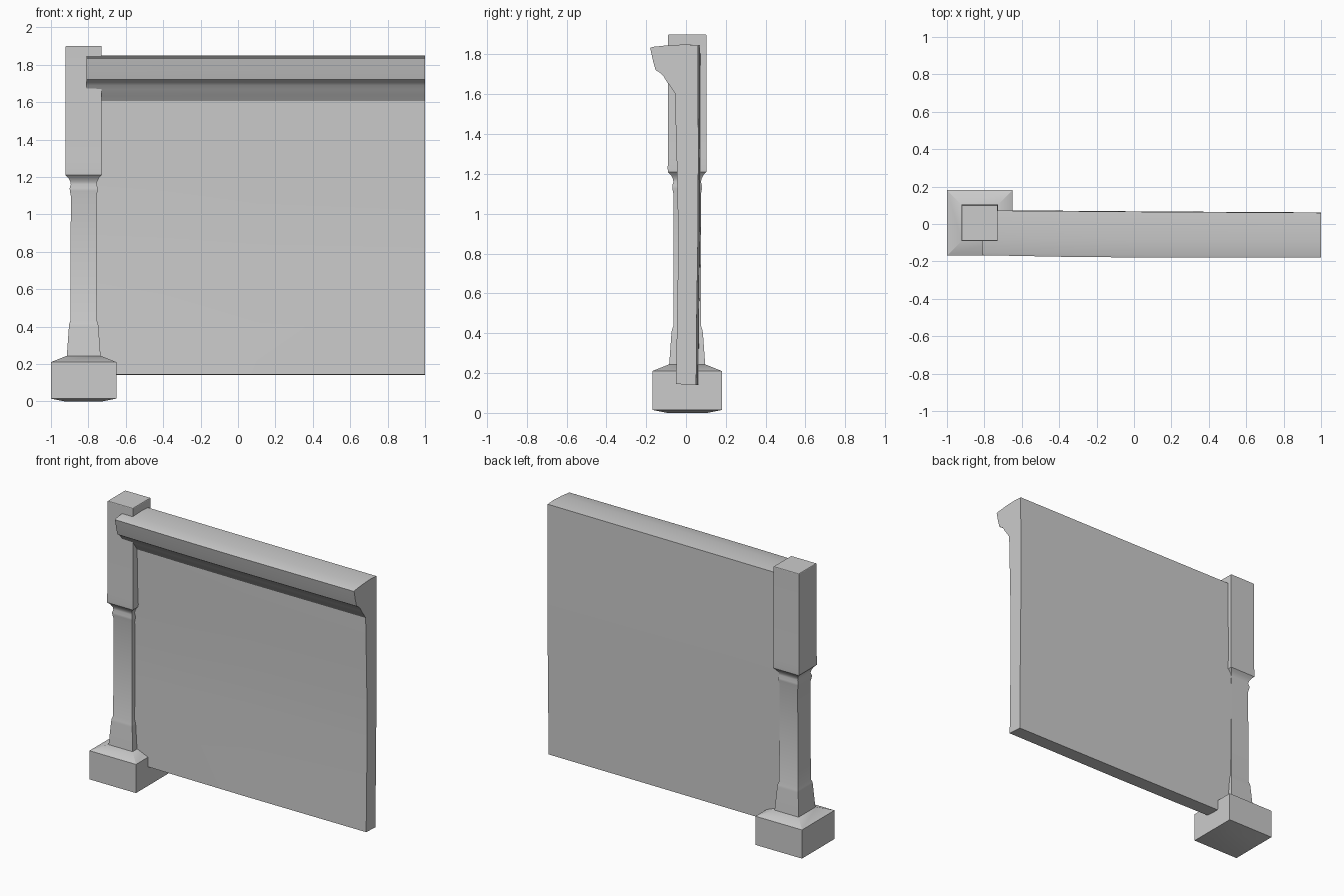
import bpy, bmesh

if "Cube" in bpy.data.objects:
    bpy.data.objects.remove(bpy.data.objects["Cube"])

def loft(name, rings, angle=0.5):
    """Skin a list of equal-length point rings and cap both ends."""
    bm = bmesh.new()
    vs = [[bm.verts.new(p) for p in r] for r in rings]
    n = len(vs[0])
    for a, b in zip(vs, vs[1:]):
        for i in range(n):
            j = (i + 1) % n
            bm.faces.new((a[i], a[j], b[j], b[i]))
    bm.faces.new(vs[0][::-1])
    bm.faces.new(vs[-1])
    bmesh.ops.recalc_face_normals(bm, faces=bm.faces)
    me = bpy.data.meshes.new(name)
    bm.to_mesh(me)
    bm.free()
    ob = bpy.data.objects.new(name, me)
    bpy.context.collection.objects.link(ob)
    bpy.context.view_layer.objects.active = ob
    ob.select_set(True)
    bpy.ops.object.shade_smooth_by_angle(angle=angle)
    ob.select_set(False)
    return ob

def square_post(name, profile, cx=-0.825, cy=0.006):
    """Square-section part from (half width, height) pairs."""
    corners = [(-1, -1), (1, -1), (1, 1), (-1, 1)]
    return loft(name, [[(cx + h * sx, cy + h * sy, z) for sx, sy in corners]
                       for h, z in profile])

# Chamfered foot block
square_post("foot_block", [(0.10, 0.0), (0.175, 0.015), (0.175, 0.21), (0.095, 0.242)])

# Post: flared plinth, slim shaft, neck moulding and wide upper block
square_post("post", [
    (0.092, 0.23), (0.089, 0.26), (0.079, 0.40), (0.077, 0.415), (0.070, 0.435),
    (0.069, 1.10), (0.074, 1.125), (0.075, 1.14), (0.069, 1.16), (0.072, 1.175),
    (0.082, 1.195), (0.097, 1.21), (0.098, 1.23), (0.096, 1.28), (0.096, 1.897),
    (0.094, 1.90)])

# Wall panel with moulded cornice, one profile (y, z) swept along x
front = [(-0.050, 0.145), (-0.046, 0.40), (-0.040, 0.75), (-0.040, 0.95),
         (-0.046, 1.25), (-0.053, 1.50), (-0.055, 1.605)]
cornice = [(-0.075, 1.635), (-0.100, 1.668), (-0.112, 1.69), (-0.127, 1.705),
           (-0.153, 1.722), (-0.165, 1.765), (-0.180, 1.833), (-0.165, 1.838),
           (-0.09, 1.846), (0.0, 1.85)]
back = [(0.062, 1.846), (0.064, 1.3), (0.062, 0.9), (0.056, 0.5), (0.053, 0.14)]

def section(x, back_shift, front_shift):
    return ([(x, y + front_shift, z) for y, z in front + cornice]
            + [(x, y + back_shift, z) for y, z in back])

loft("wall_panel_with_cornice", [section(-0.81, 0.010, 0.013), section(-0.4, 0.007, 0.005),
                                 section(0.1, 0.003, 0.0), section(1.0, -0.002, 0.0)])
